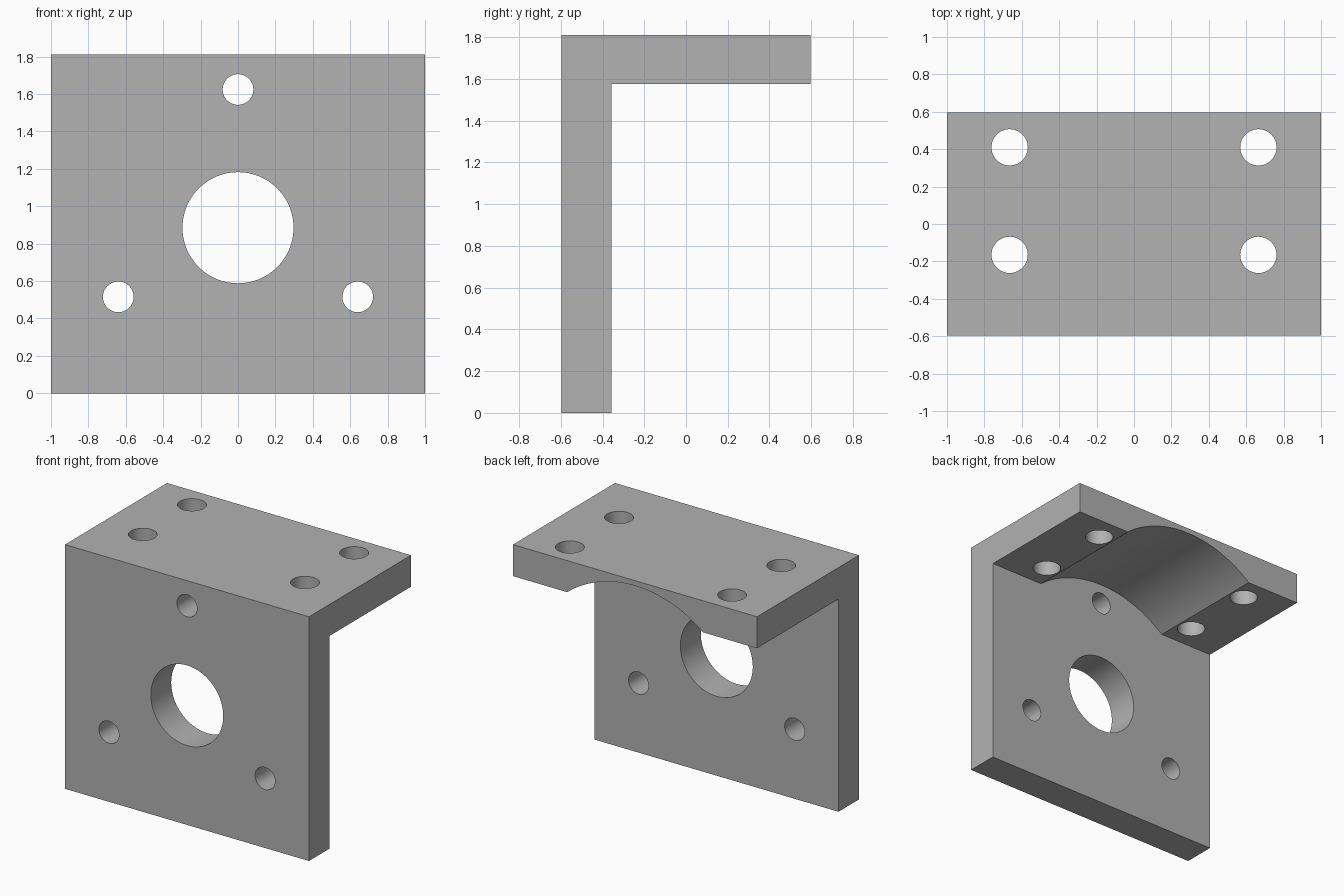
import bpy, bmesh, math
from mathutils import Matrix, Vector

if "Cube" in bpy.data.objects:
    bpy.data.objects.remove(bpy.data.objects["Cube"], do_unlink=True)

FRONT, BACK, WALL_BACK = -0.597, 0.597, -0.358
TOP, SHELF_BOTTOM, BORE_Z = 1.81, 1.576, 0.885

# Single grey metal
grey = bpy.data.materials.new("grey metal")
grey.use_nodes = True
colour = (0.445, 0.445, 0.445, 1)
grey.diffuse_color = colour
grey.node_tree.nodes["Principled BSDF"].inputs["Base Color"].default_value = colour


def make_object(name, bm):
    bmesh.ops.recalc_face_normals(bm, faces=bm.faces)
    mesh = bpy.data.meshes.new(name)
    bm.to_mesh(mesh)
    bm.free()
    mesh.materials.append(grey)
    obj = bpy.data.objects.new(name, mesh)
    bpy.context.collection.objects.link(obj)
    return obj


def cut_cylinder(target, start, end, radius, sides=64):
    """Cut a round hole between two points out of the target."""
    start, end = Vector(start), Vector(end)
    axis = end - start
    turn = axis.to_track_quat('Z', 'Y').to_matrix().to_4x4()
    bm = bmesh.new()
    bmesh.ops.create_cone(bm, cap_ends=True, segments=sides,
                          radius1=radius, radius2=radius, depth=axis.length,
                          matrix=Matrix.Translation((start + end) / 2) @ turn)
    cutter = make_object("hole_cutter", bm)
    cutter.hide_render = True
    mod = target.modifiers.new("hole", 'BOOLEAN')
    mod.operation = 'DIFFERENCE'
    mod.solver = 'EXACT'
    mod.object = cutter
    bpy.context.view_layer.objects.active = target
    bpy.ops.object.modifier_apply(modifier=mod.name)
    bpy.data.objects.remove(cutter, do_unlink=True)


# L-shaped bracket: side profile extruded across the width
profile = [(FRONT, 0), (WALL_BACK, 0), (WALL_BACK, SHELF_BOTTOM),
           (BACK, SHELF_BOTTOM), (BACK, TOP), (FRONT, TOP)]
bm = bmesh.new()
face = bm.faces.new([bm.verts.new((-1, y, z)) for y, z in profile])
extruded = bmesh.ops.extrude_face_region(bm, geom=[face])["geom"]
bmesh.ops.translate(bm, vec=(2, 0, 0),
                    verts=[v for v in extruded if isinstance(v, bmesh.types.BMVert)])
bracket = make_object("mounting_bracket", bm)

# Arched relief under the shelf, concentric with the bore
cut_cylinder(bracket, (0, WALL_BACK, BORE_Z), (0, 1, BORE_Z), 0.887, 128)

# Central bore and three bolt holes around it
cut_cylinder(bracket, (0, -1, BORE_Z), (0, 0, BORE_Z), 0.297, 96)
for degrees in (90, 210, 330):
    a = math.radians(degrees)
    x, z = 0.739 * math.cos(a), BORE_Z + 0.739 * math.sin(a)
    cut_cylinder(bracket, (x, -1, z), (x, 0, z), 0.082)

# Four vertical holes through the shelf
for x in (-0.665, 0.665):
    for y in (-0.165, 0.41):
        cut_cylinder(bracket, (x, y, 1.4), (x, y, 2), 0.097)

# Smooth hole walls, sharp edges
bpy.ops.object.select_all(action='DESELECT')
bracket.select_set(True)
bpy.context.view_layer.objects.active = bracket
bpy.ops.object.shade_smooth_by_angle(angle=math.radians(30))
